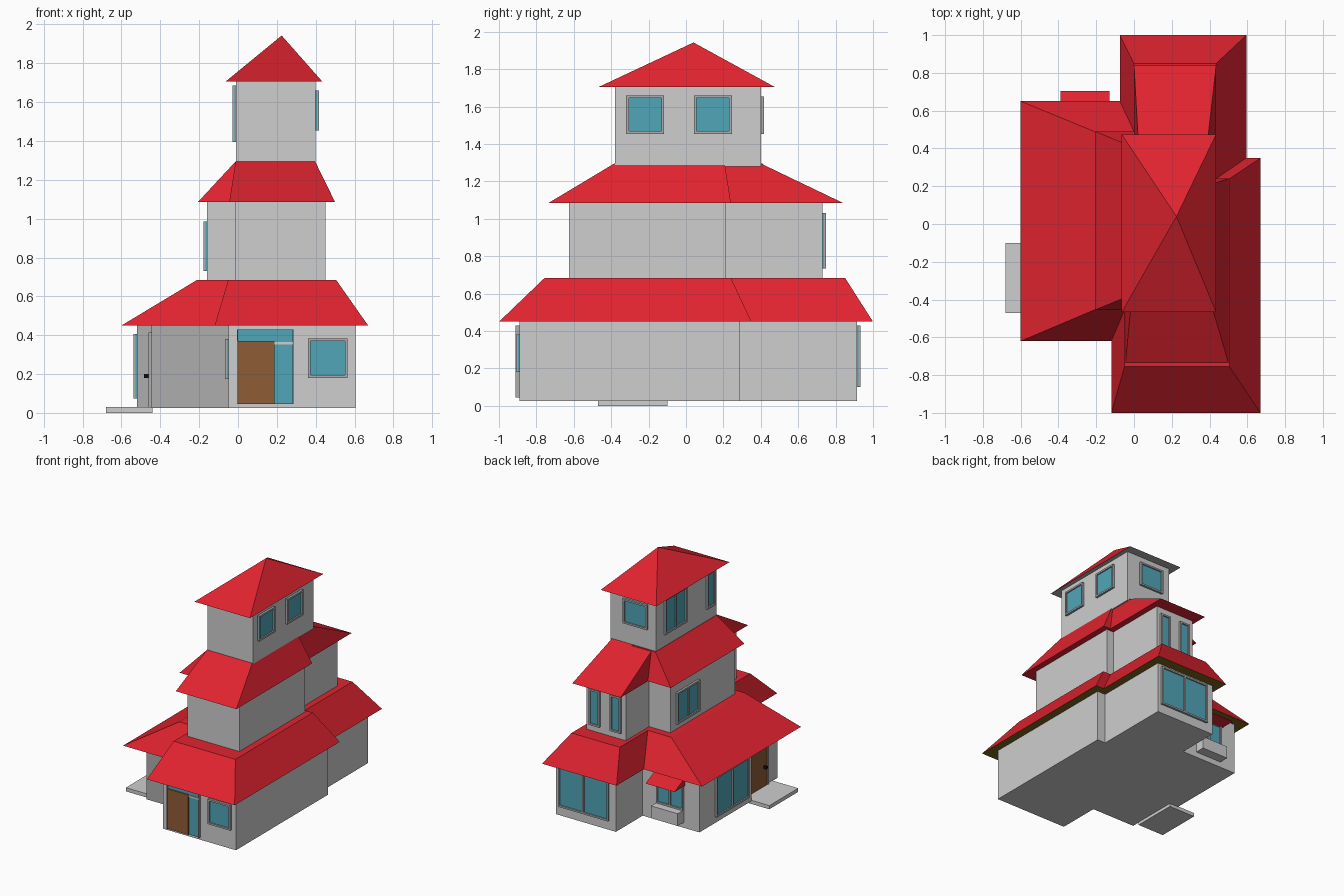
import bpy, bmesh
from mathutils import Vector

if "Cube" in bpy.data.objects:
    bpy.data.objects.remove(bpy.data.objects["Cube"])


def mat(name, rgb):
    m = bpy.data.materials.new(name)
    m.diffuse_color = (*rgb, 1)
    m.use_nodes = True
    m.node_tree.nodes["Principled BSDF"].inputs["Base Color"].default_value = m.diffuse_color
    return m


RED = mat("roof red", (0.75, 0.017, 0.029))
WALL = mat("wall light grey", (0.62, 0.62, 0.62))
GREY = mat("trim grey", (0.42, 0.42, 0.43))
GLASS = mat("window teal", (0.08, 0.38, 0.48))
WOOD = mat("door brown", (0.28, 0.11, 0.036))
OLIVE = mat("eave olive", (0.20, 0.13, 0.01))
BLACK = mat("handle black", (0.005, 0.005, 0.005))


def hexa(bm, low, high, z0, z1, mi=0):
    """Six-sided solid from a low and a high rectangle (x0, x1, y0, y1)."""
    def ring(r, z):
        x0, x1, y0, y1 = r
        return [bm.verts.new(p) for p in
                ((x0, y0, z), (x1, y0, z), (x1, y1, z), (x0, y1, z))]
    a, b = ring(low, z0), ring(high, z1)
    faces = [bm.faces.new(a[::-1]), bm.faces.new(b)]
    for i in range(4):
        j = (i + 1) % 4
        faces.append(bm.faces.new((a[i], a[j], b[j], b[i])))
    for f in faces:
        f.material_index = mi


def finish(name, bm, mats, rule=None):
    bm.normal_update()
    if rule:
        for f in bm.faces:
            f.material_index = rule(f)
    me = bpy.data.meshes.new(name)
    bm.to_mesh(me)
    bm.free()
    for m in mats:
        me.materials.append(m)
    ob = bpy.data.objects.new(name, me)
    bpy.context.collection.objects.link(ob)
    return ob


def box(name, x0, x1, y0, y1, z0, z1, m, *extra, rule=None):
    bm = bmesh.new()
    hexa(bm, (x0, x1, y0, y1), (x0, x1, y0, y1), z0, z1)
    return finish(name, bm, (m, *extra), rule)


def roof(name, low, high, z0, z1, under):
    bm = bmesh.new()
    hexa(bm, low, high, z0, z1)
    return finish(name, bm, (RED, under), lambda f: int(f.normal.z < -0.5))


def window(name, side, plane, a0, a1, z0, z1, panes=1, depth=0.018, t=0.014):
    """Framed window on a wall; side is 'x+', 'x-', 'y+' or 'y-'."""
    bm = bmesh.new()
    s = 1 if side[1] == "+" else -1

    def bar(u0, u1, w0, w1, d, mi):
        p0, p1 = sorted((plane - s * 0.005, plane + s * d))
        r = (p0, p1, u0, u1) if side[0] == "x" else (u0, u1, p0, p1)
        hexa(bm, r, r, w0, w1, mi)
    bar(a0, a1, z0, z1, 0.007, 1)
    bar(a0, a1, z0, z0 + t, depth, 0)
    bar(a0, a1, z1 - t, z1, depth, 0)
    for i in range(panes + 1):
        u = a0 + (a1 - a0 - t) * i / panes
        bar(u, u + t, z0 + t, z1 - t, depth, 0)
    return finish(name, bm, (GREY, GLASS))


# Ground floor walls; the left wing is cut back for a porch
front_grey = lambda f: int(f.normal.y < -0.5)
box("ground_main_walls", -0.05, 0.605, -0.89, 0.29, 0.025, 0.46, WALL)
box("ground_back_walls", -0.01, 0.53, 0.1, 0.915, 0.025, 0.46, WALL)
box("left_wing_walls", -0.52, 0.1, -0.10, 0.57, 0.025, 0.46, WALL, GREY, rule=front_grey)
box("porch_walls", -0.445, 0.1, -0.54, 0.0, 0.025, 0.46, WALL, GREY, rule=front_grey)
box("porch_step", -0.68, -0.44, -0.47, -0.10, 0.0, 0.03, WALL)

# Ground floor roofs
roof("ground_main_roof", (-0.12, 0.67, -1.0, 0.35), (-0.05, 0.505, -0.755, 0.24),
     0.45, 0.685, OLIVE)
roof("ground_back_roof", (-0.075, 0.595, 0.0, 1.0), (0.0, 0.435, 0.0, 0.85),
     0.45, 0.685, OLIVE)
roof("left_wing_roof", (-0.60, 0.2, -0.62, 0.65), (-0.21, 0.2, -0.455, 0.49),
     0.45, 0.685, OLIVE)

# Second floor walls and roofs
box("second_main_walls", -0.015, 0.45, -0.625, 0.215, 0.66, 1.10, WALL)
box("second_back_walls", 0.03, 0.385, 0.1, 0.73, 0.66, 1.10, WALL)
box("second_left_walls", -0.16, 0.2, -0.40, 0.43, 0.66, 1.10, WALL)
roof("second_main_roof", (-0.045, 0.50, -0.735, 0.24), (-0.012, 0.397, -0.385, 0.207),
     1.085, 1.295, RED)
roof("second_back_roof", (0.0, 0.435, 0.0, 0.84), (0.025, 0.385, 0.0, 0.402),
     1.085, 1.295, RED)
roof("second_left_roof", (-0.207, 0.2, -0.455, 0.49), (-0.012, 0.2, -0.375, 0.41),
     1.085, 1.295, RED)

# Top floor and its pointed roof
box("tower_walls", -0.01, 0.40, -0.38, 0.40, 1.28, 1.72, WALL)
bm = bmesh.new()
base = [bm.verts.new(p) for p in ((-0.065, -0.467, 1.705), (0.435, -0.467, 1.705),
                                  (0.435, 0.475, 1.705), (-0.065, 0.475, 1.705))]
tip = bm.verts.new((0.225, 0.04, 1.943))
bm.faces.new(base[::-1])
for i in range(4):
    bm.faces.new((base[i], base[(i + 1) % 4], tip))
finish("tower_roof", bm, (RED, GREY), lambda f: int(f.normal.z < -0.5))

# Front entrance with side light and transom
box("entrance_glass", 0.0, 0.28, -0.899, -0.885, 0.045, 0.43, GLASS)
box("entrance_door", 0.0, 0.187, -0.908, -0.885, 0.045, 0.37, WOOD)
box("entrance_rail", 0.187, 0.28, -0.905, -0.885, 0.352, 0.366, WALL)
for i, x in enumerate((-0.006, 0.28)):
    box(f"entrance_post_{i}", x, x + 0.006, -0.912, -0.885, 0.045, 0.43, GREY)

# Porch door
box("porch_door", -0.457, -0.44, -0.39, -0.16, 0.03, 0.40, WOOD)
box("porch_door_handle", -0.485, -0.455, -0.36, -0.34, 0.18, 0.20, BLACK)
for i, y in enumerate((-0.405, -0.16)):
    box(f"porch_door_post_{i}", -0.461, -0.44, y, y + 0.015, 0.03, 0.415, GREY)
box("porch_door_lintel", -0.461, -0.44, -0.39, -0.16, 0.40, 0.415, GREY)

# Ground floor windows
window("front_window", "y-", -0.89, 0.36, 0.565, 0.18, 0.383)
window("ground_side_window", "x-", -0.05, -0.80, -0.62, 0.175, 0.38)
window("ground_back_window", "y+", 0.915, 0.05, 0.50, 0.10, 0.43, panes=2)
window("left_wing_window", "x-", -0.52, -0.05, 0.37, 0.075, 0.405, panes=2)

# Bay window with planter box and awning
window("bay_window", "y+", 0.57, -0.38, -0.14, 0.17, 0.38, panes=2)
box("bay_planter", -0.38, -0.14, 0.56, 0.65, 0.07, 0.17, WALL)
roof("bay_awning", (-0.39, -0.13, 0.56, 0.705), (-0.39, -0.13, 0.56, 0.58),
     0.37, 0.43, RED)

# Second floor windows
for i, x in enumerate((0.07, 0.26)):
    window(f"second_back_window_{i}", "y+", 0.73, x, x + 0.095, 0.735, 1.03)
window("second_left_window", "x-", -0.16, 0.07, 0.36, 0.73, 0.985, panes=2)

# Tower windows
for i, y in enumerate((-0.32, 0.042)):
    window(f"tower_right_window_{i}", "x+", 0.40, y, y + 0.203, 1.455, 1.66)
window("tower_back_window", "y+", 0.40, 0.06, 0.28, 1.455, 1.655)
window("tower_left_window", "x-", -0.01, 0.02, 0.30, 1.395, 1.685, panes=2)
window("tower_slim_window", "x-", -0.01, -0.34, -0.24, 1.395, 1.685)
